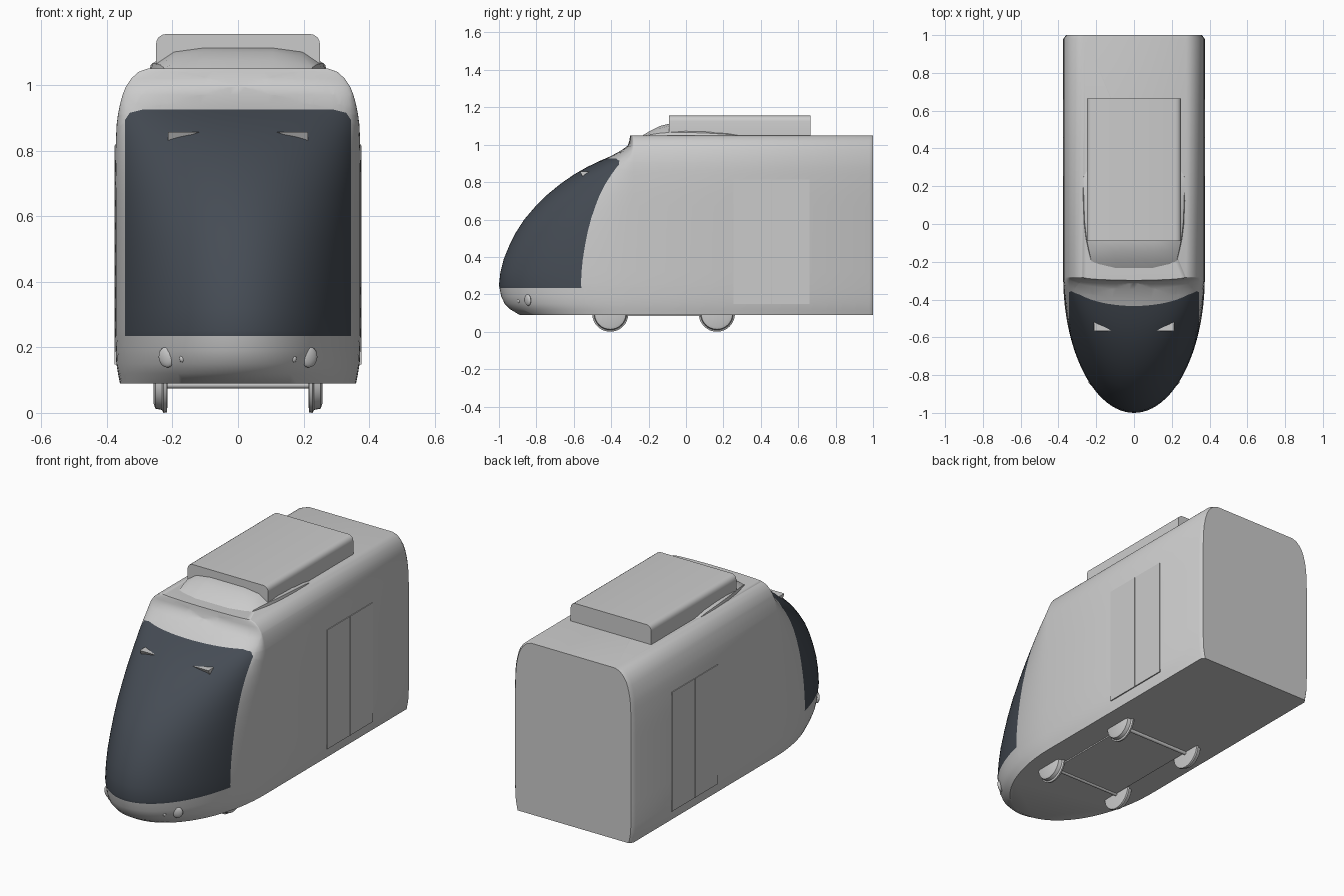
import bpy, bmesh, math
from mathutils import Vector

cube = bpy.data.objects.get("Cube")
if cube:
    bpy.data.objects.remove(cube, do_unlink=True)


def material(name, color):
    m = bpy.data.materials.new(name)
    m.use_nodes = True
    m.diffuse_color = color
    m.node_tree.nodes["Principled BSDF"].inputs["Base Color"].default_value = color
    return m


GREY = material("light grey", (0.6, 0.6, 0.6, 1))
GLASS = material("dark slate", (0.06, 0.072, 0.09, 1))


def finish(bm, name, mats=(GREY,), angle=35):
    bmesh.ops.recalc_face_normals(bm, faces=bm.faces)
    me = bpy.data.meshes.new(name)
    bm.to_mesh(me)
    bm.free()
    ob = bpy.data.objects.new(name, me)
    bpy.context.collection.objects.link(ob)
    for m in mats:
        me.materials.append(m)
    bpy.ops.object.select_all(action="DESELECT")
    ob.select_set(True)
    bpy.context.view_layer.objects.active = ob
    bpy.ops.object.shade_smooth_by_angle(angle=math.radians(angle))
    return ob


def loft(rings, closed=True):
    """Skin a stack of equal-length closed rings and cap both ends."""
    bm = bmesh.new()
    rows = [[bm.verts.new(p) for p in r] for r in rings]
    for a, b in zip(rows, rows[1:]):
        for i in range(len(a)):
            j = (i + 1) % len(a)
            bm.faces.new((a[i], a[j], b[j], b[i]))
    bm.faces.new(rows[0])
    bm.faces.new(rows[-1])
    return bm


def box(name, lo, hi, bevel=0.0):
    bm = bmesh.new()
    bmesh.ops.create_cube(bm, size=1)
    for v in bm.verts:
        v.co = [l + (c + 0.5) * (h - l) for l, h, c in zip(lo, hi, v.co)]
    if bevel:
        edges = [e for e in bm.edges if all(v.co.z > hi[2] - 1e-4 for v in e.verts)
                 and abs(e.verts[0].co.x - e.verts[1].co.x) < 1e-4]
        bmesh.ops.bevel(bm, geom=edges, offset=bevel, segments=4, profile=0.5, affect="EDGES")
    return finish(bm, name)


# Body shell: height, half width, nose tip
SHELL = [(.09, .36, -.89), (.12, .366, -.94), (.15, .371, -.97), (.19, .373, -.988),
         (.25, .375, -1), (.32, .375, -.992), (.39, .375, -.974), (.46, .375, -.945),
         (.53, .375, -.91), (.6, .375, -.865), (.67, .375, -.805), (.73, .375, -.745),
         (.79, .374, -.672), (.84, .372, -.6), (.88, .37, -.53), (.91, .366, -.468),
         (.94, .36, -.4), (.97, .352, -.345), (.995, .342, -.312), (1.02, .325, -.303),
         (1.04, .303, -.3), (1.05, .275, -.298)]
CENTRE, STEPS = -.28, 48


def shell_ring(z, w, tip):
    ring = [(w - .015, 1, z), (w, .98, z)]
    for i in range(STEPS + 1):
        t = math.pi / 2 - math.pi * i / STEPS
        ring.append((w * math.sin(t), CENTRE + (tip - CENTRE) * math.cos(t), z))
    return ring + [(-w, .98, z), (.015 - w, 1, z)]


bm = loft([shell_ring(*s) for s in SHELL])
# Cut the windscreen outline into the nose
CUTS = [((0, 0, .235), (0, 0, -1)), ((0, 0, .925), (0, 0, 1))]
for s in (1, -1):
    CUTS += [((s * .345, 0, 0), (s, 0, 0)), ((s * .29, 0, .925), (s * .25, 0, 1)),
             ((s * .33, 0, .915), (s * .9, 0, .6))]
for co, no in CUTS:
    front = [f for f in bm.faces if f.calc_center_median().y < -.25 and len(f.verts) < 20]
    geom = set(front)
    for f in front:
        geom.update(f.edges)
        geom.update(f.verts)
    bmesh.ops.bisect_plane(bm, geom=list(geom), plane_co=co, plane_no=no, dist=1e-5)
for f in bm.faces:
    c = f.calc_center_median()
    if c.y < -.25 and all((c - Vector(co)).dot(Vector(no)) < 0 for co, no in CUTS):
        f.material_index = 1
finish(bm, "body_shell", (GREY, GLASS), 40)

# Roof fairing: y, half width at base, half width at top, top height
FAIRING = [(-.33, .19, .17, .975), (-.29, .2, .18, 1.01), (-.24, .215, .185, 1.045),
           (-.19, .23, .19, 1.075), (-.14, .242, .193, 1.1), (-.08, .255, .196, 1.115),
           (0, .265, .2, 1.115), (.12, .27, .21, 1.1), (.22, .27, .22, 1.08),
           (.29, .268, .23, 1.065), (.325, .25, .22, 1.05)]
rings = []
for y, wb, wt, z in FAIRING:
    low = min(1.045, z - .03)
    half = [(wb, low), (wb * .93 + wt * .07, low + (z - low) * .3), (wt, z - .012), (wt * .55, z)]
    rings.append([(x, y, h) for x, h in half] + [(-x, y, h) for x, h in reversed(half)])
finish(loft(rings), "roof_fairing")

box("roof_unit", (-.25, -.09, 1.05), (.25, .665, 1.155), .03)
box("underfloor_frame", (-.21, -.405, .083), (.21, .165, .095))


def blob(name, at, radii, normal):
    bm = bmesh.new()
    bmesh.ops.create_uvsphere(bm, u_segments=20, v_segments=12, radius=1)
    turn = Vector(normal).to_track_quat("Z", "Y")
    for v in bm.verts:
        v.co = turn @ Vector([a * b for a, b in zip(v.co, radii)]) + Vector(at)
    finish(bm, name, angle=60)


def cylinder(name, at, profile):
    """Turn (x, radius) pairs about an axis along x."""
    n = 32
    finish(loft([[(at[0] + x, at[1] + r * math.cos(i * math.tau / n),
                   at[2] + r * math.sin(i * math.tau / n)) for i in range(n)]
                 for x, r in profile]), name)


for s, side in ((1, "left"), (-1, "right")):
    # Door leaves
    for part, y0, y1 in (("front", .255, .454), ("rear", .457, .66)):
        xs = sorted((s * .36, s * .377))
        box(f"{side}_door_{part}", (xs[0], y0, .147), (xs[1], y1, .815))
    # Lamps low on the nose
    blob(f"{side}_headlight", (s * .217, -.846, .17), (.028, .032, .012), (s * .5, -.86, -.1))
    blob(f"{side}_marker_lamp", (s * .17, -.894, .165), (.009, .011, .008), (s * .4, -.9, -.1))
    # Wedge lamps on the windscreen
    bm = bmesh.new()
    v = [bm.verts.new(p) for p in ((s * .213, -.515, .857), (s * .213, -.567, .857),
                                   (s * .115, -.567, .857), (s * .213, -.55, .825))]
    for a, b, c in ((0, 1, 2), (0, 1, 3), (1, 2, 3), (0, 2, 3)):
        bm.faces.new((v[a], v[b], v[c]))
    finish(bm, f"{side}_wedge_lamp", angle=10)
    # Flanged wheels
    for part, y in (("front", -.405), ("rear", .165)):
        cylinder(f"{side}_{part}_wheel", (0, y, .097),
                 [(s * x, r) for x, r in ((.215, .075), (.217, .095), (.227, .097),
                                          (.232, .088), (.252, .084), (.257, .07))])

for part, y in (("front", -.405), ("rear", .165)):
    cylinder(f"{part}_axle", (0, y, .085), [(-.22, .01), (.22, .01)])
